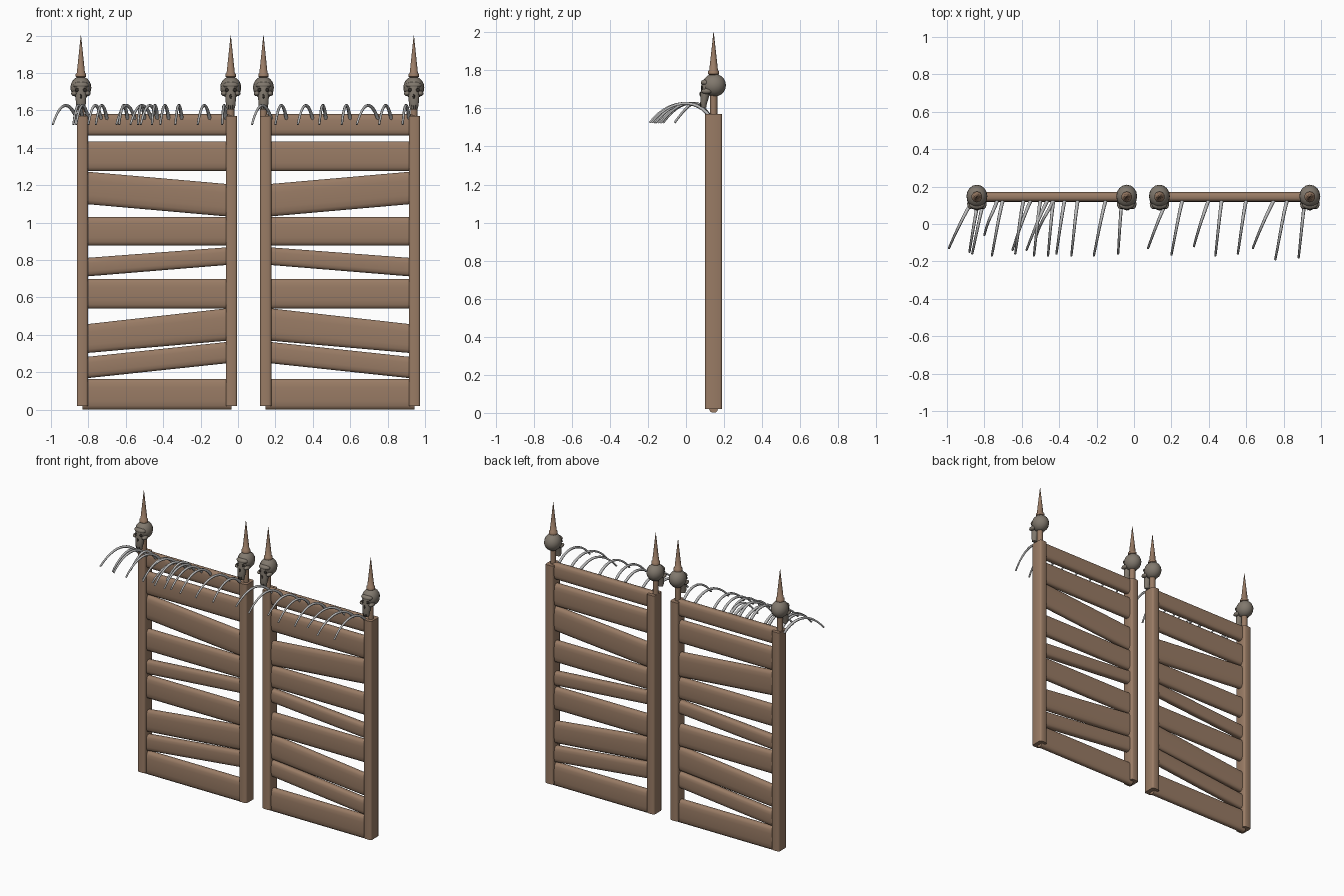
import bpy, bmesh, math
from mathutils import Vector, Matrix

cube = bpy.data.objects.get("Cube")
if cube:
    bpy.data.objects.remove(cube)


def material(name, rgb):
    m = bpy.data.materials.new(name)
    m.use_nodes = True
    m.diffuse_color = (*rgb, 1)
    m.node_tree.nodes["Principled BSDF"].inputs["Base Color"].default_value = (*rgb, 1)
    return m


WOOD = material("brown wood", (0.32, 0.2, 0.13))
SKULL = material("grey skull bone", (0.22, 0.19, 0.155))
DARK = material("dark socket", (0.03, 0.025, 0.02))
RIB = material("pale rib bone", (0.5, 0.5, 0.5))
Y = 0.145  # centre plane of the gate


def finish(name, bm, mat, angle=50):
    bmesh.ops.recalc_face_normals(bm, faces=bm.faces)
    me = bpy.data.meshes.new(name)
    bm.to_mesh(me)
    bm.free()
    for m in mat if isinstance(mat, list) else [mat]:
        me.materials.append(m)
    ob = bpy.data.objects.new(name, me)
    bpy.context.collection.objects.link(ob)
    bpy.ops.object.select_all(action='DESELECT')
    ob.select_set(True)
    bpy.context.view_layer.objects.active = ob
    bpy.ops.object.shade_smooth_by_angle(angle=math.radians(angle))
    return ob


def loft(bm, rings, mat_index=0):
    """Skin a list of equal-length point rings and cap both ends."""
    loops = [[bm.verts.new(p) for p in r] for r in rings]
    n = len(loops[0])
    faces = [bm.faces.new((a[i], a[(i + 1) % n], b[(i + 1) % n], b[i]))
             for a, b in zip(loops, loops[1:]) for i in range(n)]
    faces += [bm.faces.new(loops[0]), bm.faces.new(loops[-1])]
    for f in faces:
        f.material_index = mat_index


def ring(x, y, z, rx, ry, n=12):
    return [(x + rx * math.cos(t), y + ry * math.sin(t), z)
            for t in (2 * math.pi * (i + 0.5) / n for i in range(n))]


def ball(bm, pos, size, mat_index=0, u=16, v=10):
    mtx = Matrix.Translation(pos) @ Matrix.Diagonal((*size, 1))
    made = bmesh.ops.create_uvsphere(bm, u_segments=u, v_segments=v, radius=1, matrix=mtx)
    for f in {f for vert in made["verts"] for f in vert.link_faces}:
        f.material_index = mat_index


def post(name, x):
    bm = bmesh.new()
    bmesh.ops.create_cube(bm, size=1, matrix=Matrix.Translation((x, Y, 0.795))
                          @ Matrix.Diagonal((0.06, 0.09, 1.55, 1)))
    upright = [e for e in bm.edges if abs(e.verts[0].co.z - e.verts[1].co.z) > 1]
    bmesh.ops.bevel(bm, geom=upright, offset=0.012, segments=2, affect='EDGES', profile=0.5)
    finish(name, bm, WOOD)


def board(name, x0, x1, lo0, hi0, lo1, hi1):
    """Rounded plank whose two ends may sit at different heights."""
    def section(x, lo, hi):
        pts = []
        for i in range(16):
            t = 2 * math.pi * (i + 0.5) / 16
            c, s = math.cos(t), math.sin(t)
            pts.append((x, Y + 0.027 * math.copysign(abs(c) ** 0.7, c),
                        (lo + hi) / 2 + (hi - lo) / 2 * math.copysign(abs(s) ** 0.5, s)))
        return pts
    bm = bmesh.new()
    loft(bm, [section(x0, lo0, hi0), section(x1, lo1, hi1)])
    finish(name, bm, WOOD, 60)


def spike(name, x):
    profile = [(1.55, 0.02), (1.775, 0.02), (1.78, 0.029), (1.795, 0.029),
               (1.8, 0.023), (1.9, 0.012), (2.0, 0.001)]
    bm = bmesh.new()
    loft(bm, [ring(x, Y, z, r, r, 10) for z, r in profile])
    finish(name, bm, WOOD)


def skull(name, x):
    bm = bmesh.new()
    ball(bm, (x, Y + 0.003, 1.722), (0.056, 0.062, 0.06))
    # Brow, cheekbones and upper jaw
    ball(bm, (x, 0.103, 1.735), (0.042, 0.025, 0.018))
    for s in (-1, 1):
        ball(bm, (x + s * 0.035, 0.108, 1.69), (0.017, 0.028, 0.014))
    loft(bm, [ring(x, 0.094, 1.605, 0.02, 0.014), ring(x, 0.092, 1.625, 0.026, 0.018),
              ring(x, 0.1, 1.67, 0.03, 0.025), ring(x, 0.108, 1.73, 0.036, 0.028)])
    # Eye sockets, nose hollow and gaps between teeth
    for s in (-1, 1):
        ball(bm, (x + s * 0.02, 0.084, 1.709), (0.012, 0.005, 0.01), 1, 10, 6)
    ball(bm, (x, 0.075, 1.675), (0.006, 0.004, 0.012), 1, 8, 6)
    for i in range(-1, 2):
        ball(bm, (x + i * 0.011, 0.077, 1.618), (0.002, 0.004, 0.012), 1, 6, 4)
    finish(name, bm, [SKULL, DARK], 60)


def rib(name, x0, x1, y1):
    """Tapered bone arching forward from the top board."""
    ctrl = [Vector((x0, 0.13, 1.55)), Vector((x0 * 0.65 + x1 * 0.35, 0.055, 1.665)),
            Vector((x0 * 0.3 + x1 * 0.7, y1 + 0.09, 1.645)), Vector((x1, y1, 1.525))]
    weights = lambda t: ((1 - t) ** 3, 3 * t * (1 - t) ** 2, 3 * t * t * (1 - t), t ** 3)
    path = [sum((c * w for c, w in zip(ctrl, weights(i / 12))), Vector()) for i in range(13)]
    rings = []
    for i, p in enumerate(path):
        d = (path[min(i + 1, 12)] - path[max(i - 1, 0)]).normalized()
        side = d.cross(Vector((0, 0, 1))).normalized()
        up = side.cross(d)
        r = 0.01 - 0.004 * i / 12
        rings.append([p + r * (side * math.cos(a) + up * math.sin(a))
                      for a in (k * math.pi / 3 for k in range(6))])
    bm = bmesh.new()
    loft(bm, rings)
    finish(name, bm, RIB, 65)


# Plank heights: outer bottom, outer top, inner bottom, inner top
planks = [(0.0, 0.165, 0.0, 0.165), (0.165, 0.28, 0.25, 0.365), (0.3, 0.455, 0.37, 0.545),
          (0.54, 0.7, 0.54, 0.7), (0.71, 0.81, 0.775, 0.87), (0.877, 1.03, 0.877, 1.03),
          (1.1, 1.275, 1.03, 1.205), (1.275, 1.435, 1.275, 1.435), (1.465, 1.58, 1.465, 1.58)]

# Two mirrored gate leaves
for side, outer, inner in (("right", -0.832, -0.035), ("left", 0.944, 0.148)):
    s = -1 if side == "right" else 1
    for part, x in (("outer", outer), ("inner", inner)):
        tip = x - 0.008 if (part == "outer") == (s < 0) else x - 0.004
        if (side, part) == ("left", "inner"):
            tip = x - 0.012
        post(f"{side}_{part}_post", x)
        spike(f"{side}_{part}_spike", tip)
        skull(f"{side}_{part}_skull", tip)
    for i, (lo0, hi0, lo1, hi1) in enumerate(planks):
        board(f"{side}_plank_{i + 1}", outer, inner, lo0, hi0, lo1, hi1)

# Ribs: root x, tip x, tip y
ribs = [(-0.86, -0.99, -0.13), (-0.8, -0.865, -0.16), (-0.83, -0.88, -0.15),
        (-0.7, -0.76, -0.17), (-0.73, -0.8, -0.06), (-0.55, -0.65, -0.14),
        (-0.59, -0.635, -0.16), (-0.46, -0.575, -0.14), (-0.5, -0.535, -0.17),
        (-0.43, -0.52, -0.06), (-0.43, -0.46, -0.17), (-0.37, -0.415, -0.16),
        (-0.3, -0.335, -0.17), (-0.15, -0.215, -0.17), (-0.065, -0.085, -0.16),
        (0.18, 0.075, -0.13), (0.26, 0.2, -0.165), (0.4, 0.32, -0.12),
        (0.47, 0.435, -0.17), (0.6, 0.555, -0.16), (0.75, 0.635, -0.13),
        (0.82, 0.755, -0.19), (0.915, 0.88, -0.18)]
for i, (x0, x1, y1) in enumerate(ribs):
    rib(f"rib_{i + 1}", x0, x1, y1)
